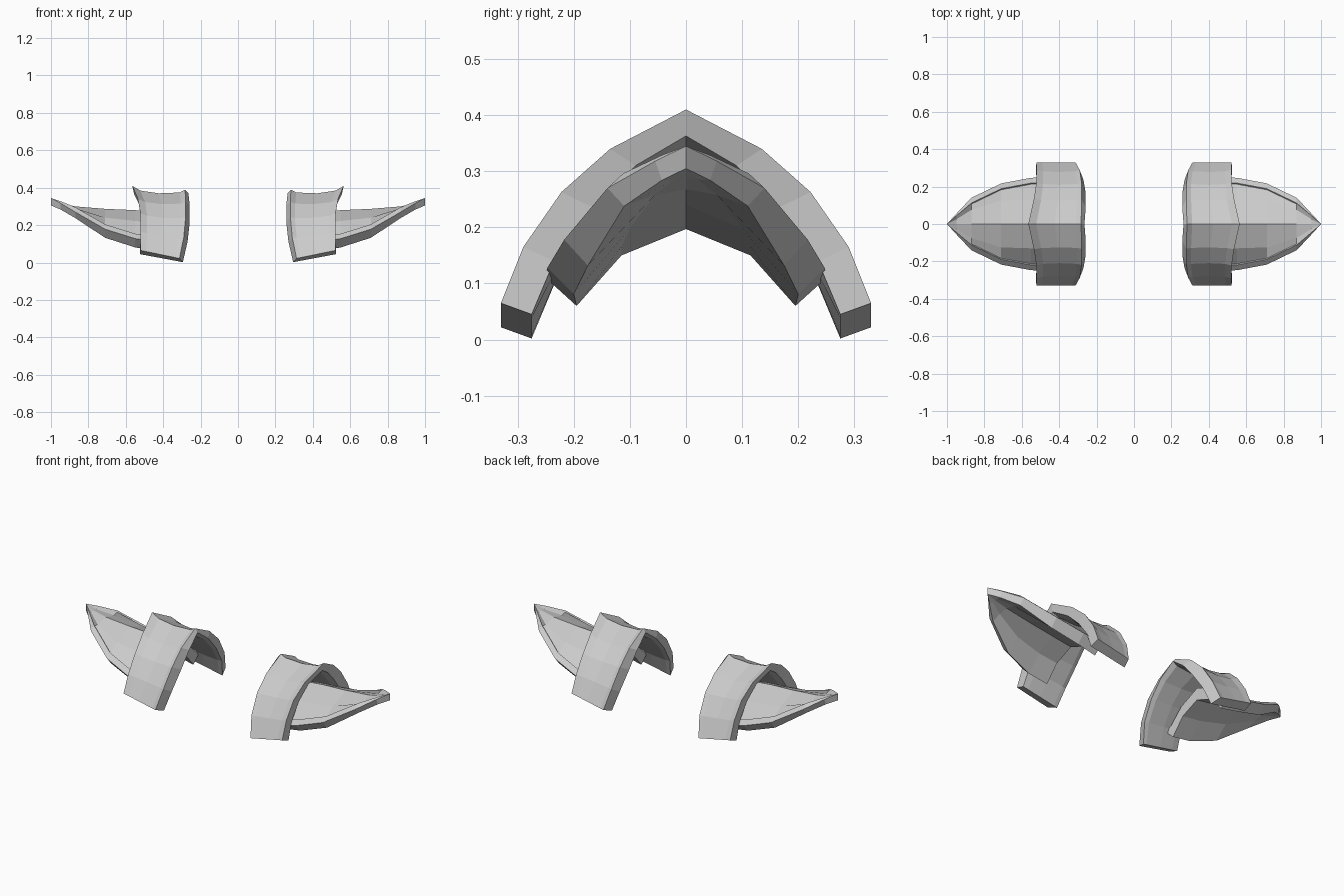
import bpy, bmesh

if "Cube" in bpy.data.objects:
    bpy.data.objects.remove(bpy.data.objects["Cube"])

grey = bpy.data.materials.new("light grey")
grey.diffuse_color = (0.6, 0.6, 0.6, 1)
grey.use_nodes = True
grey.node_tree.nodes["Principled BSDF"].inputs["Base Color"].default_value = grey.diffuse_color


def lerp(a, b, t):
    return a + (b - a) * t


def loft(name, sections, closed, cap_first, cap_last):
    """Skin a quarter of the model and mirror it over x and y."""
    bm = bmesh.new()
    rows = [[bm.verts.new(p) for p in s] for s in sections]
    n = len(rows[0])
    for a, b in zip(rows, rows[1:]):
        for i in range(n if closed else n - 1):
            j = (i + 1) % n
            bm.faces.new((a[i], a[j], b[j], b[i]))
    if cap_first:
        bm.faces.new(rows[0])
    if cap_last:
        bm.faces.new(rows[-1])
    bmesh.ops.remove_doubles(bm, verts=bm.verts, dist=0.0005)
    bmesh.ops.dissolve_degenerate(bm, dist=0.0005, edges=bm.edges)
    bmesh.ops.recalc_face_normals(bm, faces=bm.faces)
    mesh = bpy.data.meshes.new(name)
    bm.to_mesh(mesh)
    bm.free()
    mesh.materials.append(grey)
    obj = bpy.data.objects.new(name, mesh)
    bpy.context.collection.objects.link(obj)
    mod = obj.modifiers.new("both_sides", 'MIRROR')
    mod.use_axis = (True, True, False)
    mod.merge_threshold = 0.0005
    return obj


# Arched band: lips run from the crest down to the lower end, as (x, y, z)
outer_top = [(.565, 0, .41), (.535, .135, .34), (.522, .222, .263), (.52, .29, .165), (.522, .33, .065)]
outer_low = [(.555, 0, .363), (.528, .09, .31), (.518, .165, .235), (.518, .235, .14), (.525, .275, .045)]
inner_top = [(.283, 0, .39), (.28, .132, .325), (.28, .22, .243), (.29, .288, .135), (.313, .33, .022)]
inner_low = [(.265, 0, .37), (.258, .09, .302), (.258, .165, .215), (.27, .235, .11), (.295, .275, .002)]
fade = [1, .8, .7, .5, 0]
dips = [(0, 0), (.1, .045), (.5, .075), (.85, .055), (1, 0)]


def across(a, b, f):
    """Saddle-shaped line from the inner lip a to the outer lip b."""
    out = []
    for t, dip in dips:
        k = 1 - dip * f
        out.append((lerp(a[0], b[0], t), lerp(a[1], b[1], t) * k, lerp(a[2], b[2], t) * k))
    return out


band = [across(it, ot, f) + across(il, ol, f)[::-1]
        for it, ot, il, ol, f in zip(inner_top, outer_top, inner_low, outer_low, fade)]
loft("shoulder_band", band, True, False, True)

# Pointed shell: x, ridge z, mid (y, z), rim top (y, z), rim bottom (y, z),
# underside mid (y, z), underside ridge z
stations = [
    (.43, .268, (.13, .212), (.25, .11), (.195, .06), (.115, .15), .197),
    (.55, .280, (.13, .222), (.247, .128), (.20, .081), (.115, .165), .215),
    (.71, .287, (.125, .240), (.217, .178), (.175, .132), (.10, .198), .240),
    (.87, .300, (.075, .282), (.14, .27), (.11, .238), (.055, .258), .268),
    (.95, .318, (.025, .316), (.055, .318), (.043, .284), (.02, .286), .288),
    (1.0, .345, (0, .345), (0, .345), (0, .305), (0, .305), .305),
]
shell = []
for x, ridge, mid, rim, low, under, under_ridge in stations:
    # A raised border follows the rim
    w = min(1, rim[0] / .14)
    step = (rim[0] - .028 * w, rim[1] + .026 * w)
    sunk = (step[0] - .006 * w, step[1] - .006 * w)
    chain = [(0, ridge), mid, sunk, step, rim, low, under, (0, under_ridge)]
    shell.append([(x, y, z) for y, z in chain])
loft("shoulder_shell", shell, False, True, False)
